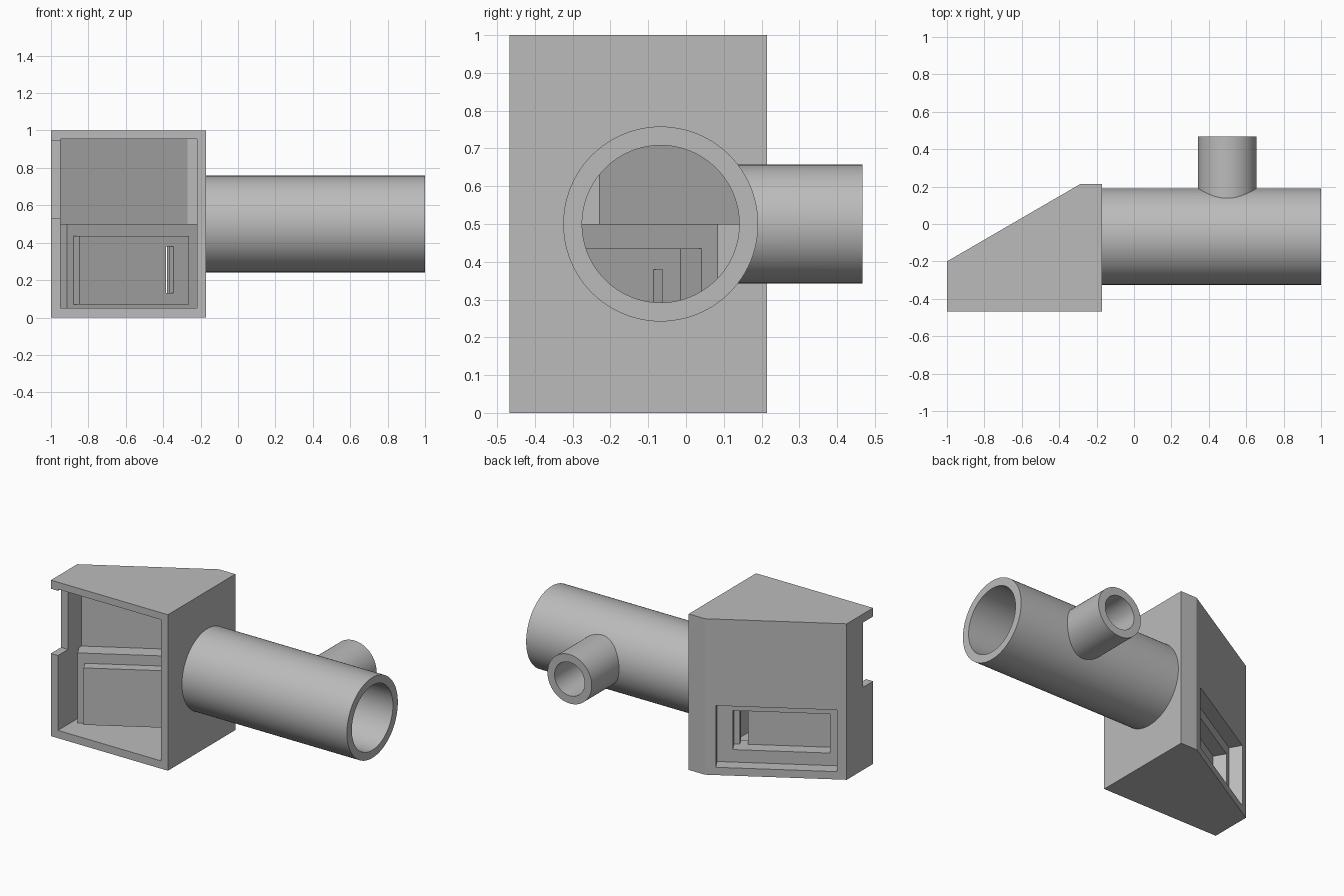
import bpy, bmesh, math
from mathutils import Vector, Matrix

cube = bpy.data.objects.get("Cube")
if cube:
    bpy.data.objects.remove(cube, do_unlink=True)

GRAY = (0.5, 0.5, 0.5, 1.0)
mat = bpy.data.materials.new("plain gray")
mat.use_nodes = True
mat.diffuse_color = GRAY
mat.node_tree.nodes["Principled BSDF"].inputs["Base Color"].default_value = GRAY

FRONT, BACK = -0.467, 0.215
SLOPE = 0.58
INWARD = Vector((SLOPE, -1)).normalized()


def add_object(name, bm):
    bmesh.ops.recalc_face_normals(bm, faces=bm.faces)
    mesh = bpy.data.meshes.new(name)
    bm.to_mesh(mesh)
    bm.free()
    mesh.materials.append(mat)
    obj = bpy.data.objects.new(name, mesh)
    bpy.context.collection.objects.link(obj)
    return obj


def prism(name, outline, z0, z1):
    """Extrude a plan outline between two heights."""
    bm = bmesh.new()
    face = bm.faces.new([bm.verts.new((x, y, z0)) for x, y in outline])
    top = bmesh.ops.extrude_face_region(bm, geom=[face])["geom"]
    verts = [v for v in top if isinstance(v, bmesh.types.BMVert)]
    bmesh.ops.translate(bm, verts=verts, vec=(0, 0, z1 - z0))
    return add_object(name, bm)


def slant_box(name, start, end, z0, z1, near, far):
    """Box square to the slanted wall, from depth near to depth far."""
    def at(x, depth):
        return Vector((x, -0.2 + SLOPE * (x + 1))) + INWARD * depth
    outline = [at(start, near), at(end, near), at(end, far), at(start, far)]
    return prism(name, outline, z0, z1)


def cylinder(name, p0, p1, radius):
    p0, p1 = Vector(p0), Vector(p1)
    axis = p1 - p0
    turn = Vector((0, 0, 1)).rotation_difference(axis).to_matrix().to_4x4()
    bm = bmesh.new()
    bmesh.ops.create_cone(bm, cap_ends=True, segments=96, radius1=radius, radius2=radius,
                          depth=axis.length, matrix=Matrix.Translation((p0 + p1) / 2) @ turn)
    return add_object(name, bm)


def combine(target, tool, operation):
    """Apply a boolean and remove the tool object."""
    mod = target.modifiers.new("boolean", 'BOOLEAN')
    mod.operation, mod.solver, mod.object = operation, 'EXACT', tool
    graph = bpy.context.evaluated_depsgraph_get()
    graph.update()
    mesh = bpy.data.meshes.new_from_object(target.evaluated_get(graph))
    target.modifiers.clear()
    target.data = mesh
    bpy.data.objects.remove(tool, do_unlink=True)


# Wedge housing with a slanted back
housing = prism("housing", [(-1, FRONT), (-0.17, FRONT), (-0.17, BACK),
                            (-0.285, BACK), (-1, -0.2)], 0, 1)

# Hollow: one stepped cavity, with a thicker slanted wall in the lower half
upper = prism("upper_cavity", [(-0.95, -0.6), (-0.22, -0.6), (-0.22, 0.165),
                               (-0.27, 0.165), (-0.95, -0.229)], 0.5, 0.955)
lower = prism("lower_cavity", [(-0.95, -0.6), (-0.22, -0.6), (-0.22, 0.084),
                               (-0.914, -0.319), (-0.95, -0.257)], 0.05, 0.5)
combine(upper, lower, 'UNION')
combine(housing, upper, 'DIFFERENCE')

# Raised panel inside, then the stepped window and slot through it
combine(housing, slant_box("inner_panel", -0.952, -0.367, 0.07, 0.435, 0.12, 0.21), 'UNION')
for name, start, end, z0, z1, near, far in (
        ("outer_recess", -0.95, -0.34, 0.05, 0.445, -0.1, 0.08),
        ("inner_recess", -0.91, -0.42, 0.13, 0.38, 0.05, 0.16),
        ("slot", -0.49, -0.45, 0.13, 0.38, 0.1, 0.3)):
    combine(housing, slant_box(name, start, end, z0, z1, near, far), 'DIFFERENCE')

# Notch in the front edge of the end wall
notch = prism("notch", [(-1.1, -0.6), (-0.94, -0.6), (-0.94, -0.365), (-1.1, -0.365)],
              0.53, 0.945)
combine(housing, notch, 'DIFFERENCE')

# Pipe opening in the side wall
PIPE_Y, PIPE_Z, BRANCH_X = -0.067, 0.5, 0.4985
combine(housing, cylinder("opening", (-0.2202, PIPE_Y, PIPE_Z), (0, PIPE_Y, PIPE_Z), 0.208),
        'DIFFERENCE')

# Main pipe with a side branch, both bored through
pipe = cylinder("branched_pipe", (-0.17, PIPE_Y, PIPE_Z), (1, PIPE_Y, PIPE_Z), 0.258)
branch_start = (BRANCH_X, PIPE_Y, PIPE_Z)
combine(pipe, cylinder("branch", branch_start, (BRANCH_X, 0.467, PIPE_Z), 0.157), 'UNION')
combine(pipe, cylinder("main_bore", (-0.3, PIPE_Y, PIPE_Z), (1.1, PIPE_Y, PIPE_Z), 0.208),
        'DIFFERENCE')
combine(pipe, cylinder("branch_bore", branch_start, (BRANCH_X, 0.6, PIPE_Z), 0.107),
        'DIFFERENCE')

# Smooth round walls, keep corners sharp
for obj in (housing, pipe):
    bpy.ops.object.select_all(action='DESELECT')
    obj.select_set(True)
    bpy.context.view_layer.objects.active = obj
    bpy.ops.object.shade_smooth_by_angle(angle=math.radians(29))
